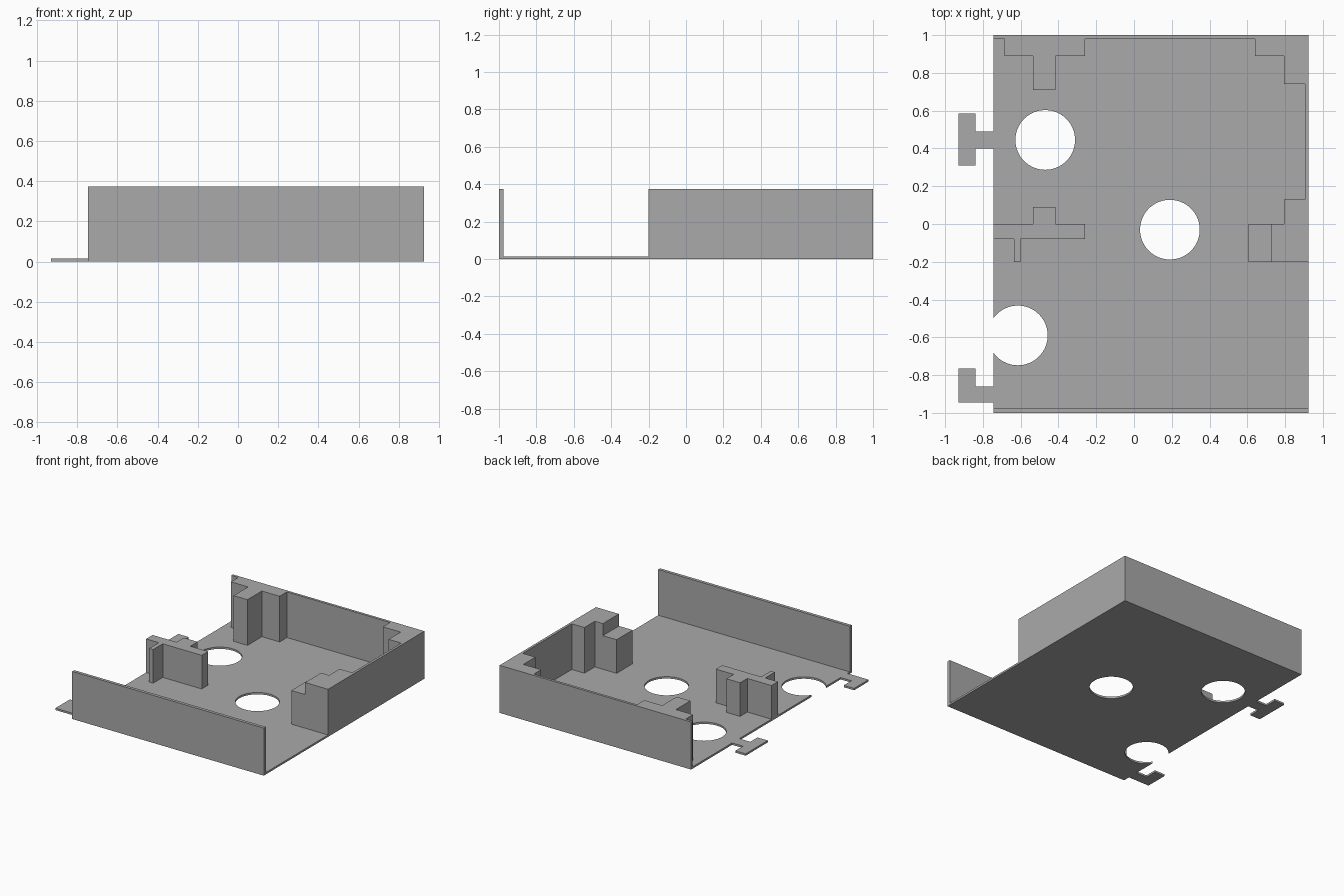
import bpy
import bmesh

cube = bpy.data.objects.get("Cube")
if cube:
    bpy.data.objects.remove(cube, do_unlink=True)

GREY = (0.4, 0.4, 0.4, 1.0)
grey = bpy.data.materials.new("plain grey")
grey.use_nodes = True
grey.diffuse_color = GREY
grey.node_tree.nodes["Principled BSDF"].inputs["Base Color"].default_value = GREY

FLOOR, TOP, LOW = 0.015, 0.375, 0.28
L, R, B = -0.745, 0.925, 1.0


def prism(name, outline, z0, z1):
    """Extrude a flat outline from z0 up to z1."""
    bm = bmesh.new()
    face = bm.faces.new([bm.verts.new((x, y, z0)) for x, y in outline])
    out = bmesh.ops.extrude_face_region(bm, geom=[face])
    verts = [v for v in out["geom"] if isinstance(v, bmesh.types.BMVert)]
    bmesh.ops.translate(bm, vec=(0, 0, z1 - z0), verts=verts)
    bmesh.ops.recalc_face_normals(bm, faces=bm.faces)
    mesh = bpy.data.meshes.new(name)
    bm.to_mesh(mesh)
    bm.free()
    mesh.materials.append(grey)
    obj = bpy.data.objects.new(name, mesh)
    bpy.context.collection.objects.link(obj)
    return obj


# Floor plate with the two flat side tabs
floor = prism("floor_plate", [
    (L, -B), (R, -B), (R, B), (L, B),
    (L, 0.49), (-0.84, 0.49), (-0.84, 0.585), (-0.93, 0.585),
    (-0.93, 0.31), (-0.84, 0.31), (-0.84, 0.4), (L, 0.4),
    (L, -0.86), (-0.84, -0.86), (-0.84, -0.765), (-0.93, -0.765),
    (-0.93, -0.945), (L, -0.945)], 0, FLOOR)

# Round holes, the last one breaking through the side edge
for x, y in [(-0.47, 0.445), (0.19, -0.03), (-0.615, -0.59)]:
    bpy.ops.mesh.primitive_cylinder_add(vertices=64, radius=0.158, depth=0.2,
                                        location=(x, y, 0))
    cutter = bpy.context.object
    cutter.name = "hole_cutter"
    cutter.hide_render = True
    cut = floor.modifiers.new("hole", 'BOOLEAN')
    cut.operation = 'DIFFERENCE'
    cut.solver = 'EXACT'
    cut.object = cutter
    bpy.context.view_layer.objects.active = floor
    bpy.ops.object.modifier_apply(modifier=cut.name)
    bpy.data.objects.remove(cutter, do_unlink=True)

# Front wall
prism("front_wall", [(L, -B), (R, -B), (R, -0.975), (L, -0.975)], FLOOR, TOP)

# Back and side walls with their thickened posts
prism("back_and_side_wall", [
    (L, B), (L, 0.98), (-0.685, 0.98), (-0.685, 0.89), (-0.535, 0.89),
    (-0.535, 0.71), (-0.415, 0.71), (-0.415, 0.89), (-0.26, 0.89),
    (-0.26, 0.98), (0.64, 0.98), (0.64, 0.89), (0.795, 0.89),
    (0.795, 0.74), (0.905, 0.74), (0.905, 0.13), (0.795, 0.13),
    (0.795, 0), (0.725, 0), (0.725, -0.2), (R, -0.2), (R, B)], FLOOR, TOP)

# Lower step at the end of the side wall
prism("side_step", [(0.605, -0.2), (0.725, -0.2), (0.725, 0), (0.605, 0)],
      FLOOR, LOW)

# Free-standing middle partition with its post and thin rib
prism("middle_partition", [
    (L, 0), (L, -0.08), (-0.635, -0.08), (-0.635, -0.2), (-0.6, -0.2),
    (-0.6, -0.08), (-0.26, -0.08), (-0.26, 0), (-0.415, 0),
    (-0.415, 0.09), (-0.535, 0.09), (-0.535, 0)], FLOOR, LOW)
